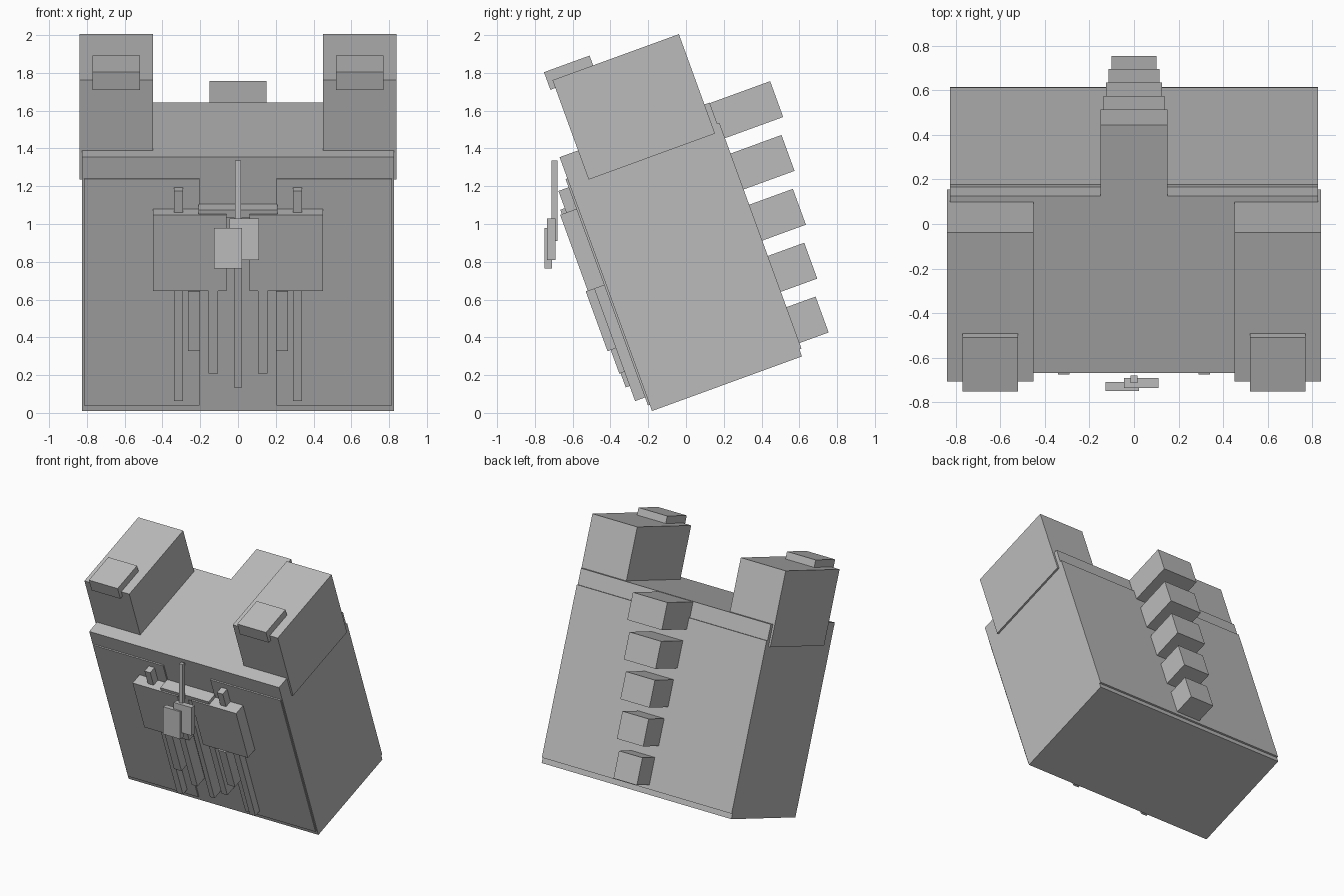
import bpy, bmesh, math
from mathutils import Matrix, Vector

if "Cube" in bpy.data.objects:
    bpy.data.objects.remove(bpy.data.objects["Cube"])

grey = bpy.data.materials.new("grey")
grey.diffuse_color = (0.5, 0.5, 0.5, 1)
grey.use_nodes = True
grey.node_tree.nodes["Principled BSDF"].inputs["Base Color"].default_value = grey.diffuse_color

# Leaning frame: origin at the lower front edge, tilted 20 degrees
LEAN = Matrix.Translation((0, -0.18, 0.01)) @ Matrix.Rotation(math.radians(20), 4, 'X')
UPRIGHT = Matrix.Identity(4)


def box(name, x, y, z, frame=LEAN):
    """Box from (min, max) ranges, placed in the given frame."""
    bm = bmesh.new()
    bmesh.ops.create_cube(bm, size=1)
    size = Vector((x[1] - x[0], y[1] - y[0], z[1] - z[0]))
    mid = Vector((sum(x), sum(y), sum(z))) / 2
    for v in bm.verts:
        v.co = frame @ (Vector(a * b for a, b in zip(v.co, size)) + mid)
    me = bpy.data.meshes.new(name)
    bm.to_mesh(me)
    bm.free()
    me.materials.append(grey)
    ob = bpy.data.objects.new(name, me)
    bpy.context.collection.objects.link(ob)
    return ob


def pair(name, x, y, z):
    """The same box on the right and left."""
    box(name + "_right", x, y, z)
    box(name + "_left", (-x[1], -x[0]), y, z)


# Torso and thin armour plates
box("torso", (-0.825, 0.825), (0, 0.845), (0, 1.43))
box("back_plate", (-0.825, 0.825), (0.84, 0.857), (0.04, 1.31))
pair("chest_plate", (0.205, 0.815), (-0.01, 0.01), (0.035, 1.31))

# Shoulder blocks with caps
pair("shoulder", (0.45, 0.84), (0.104, 0.816), (1.266, 1.826))
pair("shoulder_cap", (0.52, 0.77), (0.076, 0.333), (1.782, 1.881))

# Collar pieces on the chest
pair("collar_block", (0.06, 0.45), (-0.102, 0), (0.712, 1.142))
pair("collar_clip", (0.29, 0.34), (-0.067, 0), (1.13, 1.264))
box("collar_bridge", (-0.21, 0.21), (-0.092, 0), (1.125, 1.167))

# Hanging straps
pair("outer_strap", (0.29, 0.34), (-0.066, 0), (0.08, 0.72))
pair("middle_strap", (0.2, 0.265), (-0.113, 0), (0.378, 0.715))
pair("inner_strap", (0.105, 0.155), (-0.095, 0), (0.245, 0.72))
box("centre_strap", (-0.02, 0.02), (-0.088, 0), (0.165, 1.13))

# Upright pendant: rod and two tags
box("pendant_rod", (-0.015, 0.015), (-0.713, -0.68), (0.91, 1.335), UPRIGHT)
box("pendant_tag_front", (-0.127, 0.022), (-0.75, -0.71), (0.765, 0.98), UPRIGHT)
box("pendant_tag_rear", (-0.045, 0.11), (-0.735, -0.692), (0.81, 1.03), UPRIGHT)

# Row of shrinking spine blocks down the back
for k in range(5):
    half = 0.15 - 0.012 * k
    top = 1.427 - 0.2885 * k
    box(f"spine_block_{k + 1}", (-half, half), (0.835, 1.185 - 0.041 * k), (top - 0.202, top))
